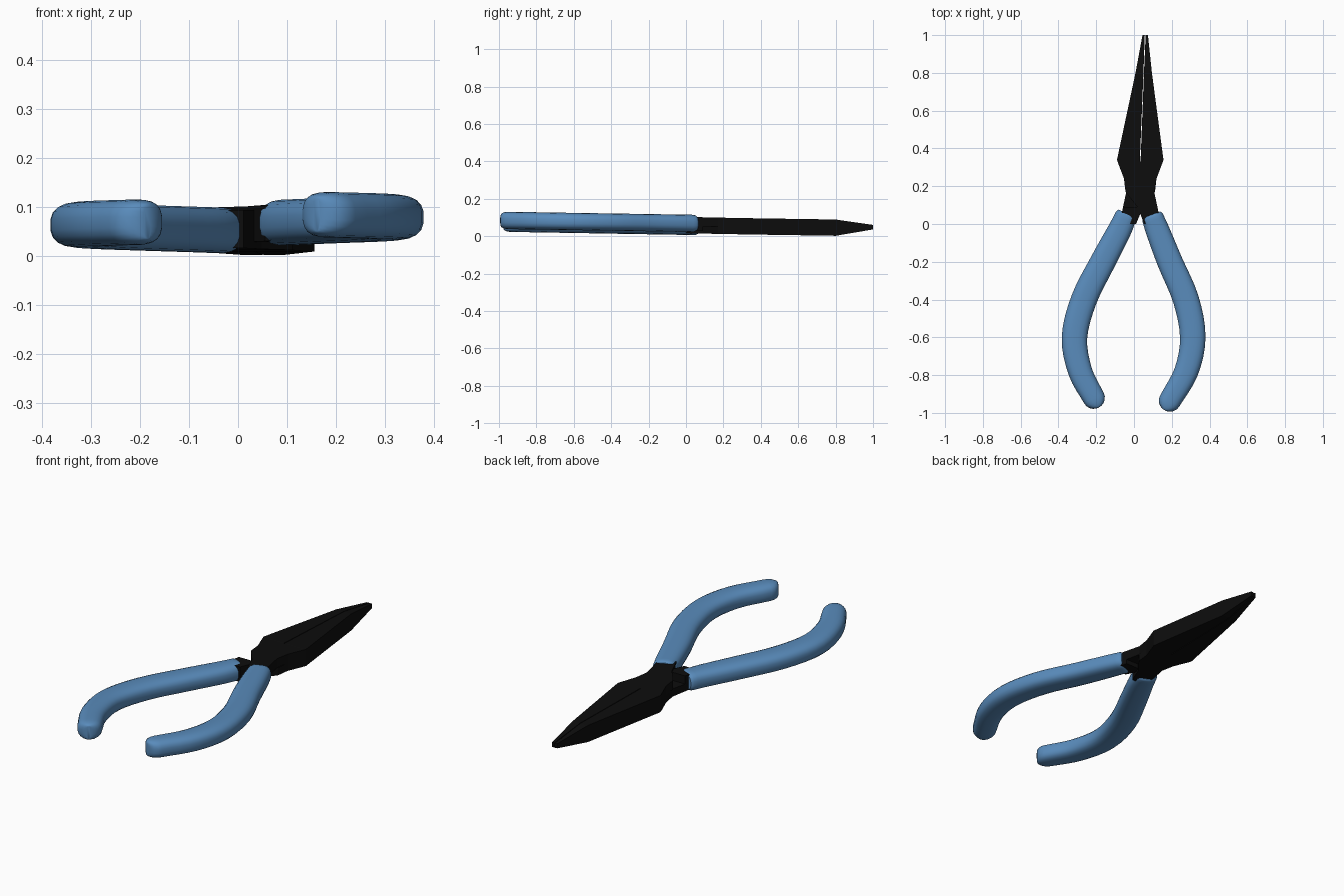
import bpy, bmesh, math
from mathutils import Vector

if "Cube" in bpy.data.objects:
    bpy.data.objects.remove(bpy.data.objects["Cube"])


def material(name, color):
    m = bpy.data.materials.new(name)
    m.diffuse_color = color
    m.use_nodes = True
    m.node_tree.nodes["Principled BSDF"].inputs["Base Color"].default_value = m.diffuse_color
    return m


BLUE = material("blue_grip", (0.10, 0.26, 0.50, 1))
BLACK = material("black_steel", (0.004, 0.004, 0.004, 1))


def loft(name, rings, mat, smooth):
    """Skin a list of closed rings with equal point counts and cap both ends."""
    bm = bmesh.new()
    rows = [[bm.verts.new(p) for p in ring] for ring in rings]
    n = len(rows[0])
    for a, b in zip(rows, rows[1:]):
        for i in range(n):
            j = (i + 1) % n
            bm.faces.new((a[i], a[j], b[j], b[i]))
    bm.faces.new(rows[0])
    bm.faces.new(rows[-1])
    bmesh.ops.recalc_face_normals(bm, faces=bm.faces)
    me = bpy.data.meshes.new(name)
    bm.to_mesh(me)
    bm.free()
    ob = bpy.data.objects.new(name, me)
    bpy.context.collection.objects.link(ob)
    me.materials.append(mat)
    if smooth:
        bpy.ops.object.select_all(action='DESELECT')
        ob.select_set(True)
        bpy.context.view_layer.objects.active = ob
        bpy.ops.object.shade_smooth_by_angle(angle=math.radians(40))
    return ob


def spline(pts, steps):
    """Catmull-Rom curve through the points."""
    p = [2 * pts[0] - pts[1]] + pts + [2 * pts[-1] - pts[-2]]
    out = []
    for k in range(1, len(p) - 2):
        a, b, c, d = p[k - 1:k + 3]
        for s in range(steps):
            t = s / steps
            out.append(0.5 * (2 * b + (c - a) * t + (2 * a - 5 * b + 4 * c - d) * t * t
                              + (3 * b - a - 3 * c + d) * t ** 3))
    return out + [pts[-1]]


def section(center, tangent, w, h, n=20, power=2 / 2.7):
    """Rounded-box cross-section standing across the path."""
    side = Vector((-tangent.y, tangent.x, 0)).normalized()
    ring = []
    for i in range(n):
        a = 2 * math.pi * (i + 0.5) / n
        c, s = math.cos(a), math.sin(a)
        u = math.copysign(abs(c) ** power, c) * w / 2
        v = math.copysign(abs(s) ** power, s) * h / 2
        ring.append(center + side * u + Vector((0, 0, v)))
    return ring


def handle(name, xy, z_top, z_end):
    pts = [Vector((x, y, z_top + (z_end - z_top) * (0.05 - y))) for x, y in xy]
    path = spline(pts, 4)
    last = len(path) - 1
    tan = [(path[min(i + 1, last)] - path[max(i - 1, 0)]).normalized() for i in range(last + 1)]
    # bevelled upper rim
    rings = [section(path[0] - tan[0] * 0.014, tan[0], 0.098, 0.076),
             section(path[0] - tan[0] * 0.008, tan[0], 0.11, 0.088)]
    # grip body
    for i, (p, t) in enumerate(zip(path, tan)):
        f = i / last
        w = 0.116 + 0.022 * math.sin(math.pi * f) + 0.002 * f
        rings.append(section(p, t, w, 0.093))
    # rounded lower end
    for a in (20, 40, 58, 72, 82):
        r = math.radians(a)
        rings.append(section(path[-1] + tan[-1] * 0.056 * math.sin(r), tan[-1],
                             0.118 * math.cos(r), 0.093 * (0.7 + 0.3 * math.cos(r))))
    loft(name, rings, BLUE, True)


handle("left_handle", [(-0.042, 0.043), (-0.08, -0.04), (-0.165, -0.2), (-0.265, -0.4),
                       (-0.315, -0.6), (-0.285, -0.78), (-0.212, -0.922)], 0.052, 0.069)
handle("right_handle", [(0.098, 0.036), (0.127, -0.04), (0.19, -0.2), (0.275, -0.4),
                        (0.311, -0.6), (0.277, -0.78), (0.189, -0.937)], 0.068, 0.084)

# Jaw sections from tip to handle: y, outer x, inner x, z range of left and right half
SECTIONS = [
    (1.00, 0.045, 0.057, (0.036, 0.060), (0.036, 0.060)),
    (0.80, 0.008, 0.050, (0.002, 0.089), (0.002, 0.089)),
    (0.34, -0.090, 0.031, (0.009, 0.096), (0.009, 0.096)),
    (0.33, -0.087, 0.031, (0.009, 0.096), (0.009, 0.096)),
    (0.33, -0.087, 0.153, (0.052, 0.096), (0.009, 0.052)),   # half-lap joint
    (0.24, -0.053, 0.119, (0.052, 0.098), (0.011, 0.052)),
    (0.17, -0.045, 0.107, (0.052, 0.099), (0.012, 0.052)),
    (0.09, 0.018, 0.124, (0.052, 0.101), (0.014, 0.052)),
    (0.09, 0.018, 0.124, (0.028, 0.101), (0.014, 0.094)),    # neck
    (0.00, 0.055, 0.142, (0.030, 0.104), (0.016, 0.094)),
]


def jaw(name, mirrored):
    rings = []
    for y, xa, xb, zl, zr in SECTIONS:
        z0, z1 = zr if mirrored else zl
        if mirrored:
            axis = 0.033 + max(0, y - 0.34) * 0.04
            xa, xb = 2 * axis - xa, 2 * axis - xb
        rings.append([(xa, y, z0), (xb, y, z0), (xb, y, z1), (xa, y, z1)])
    loft(name, rings, BLACK, False)


jaw("left_jaw", False)
jaw("right_jaw", True)
